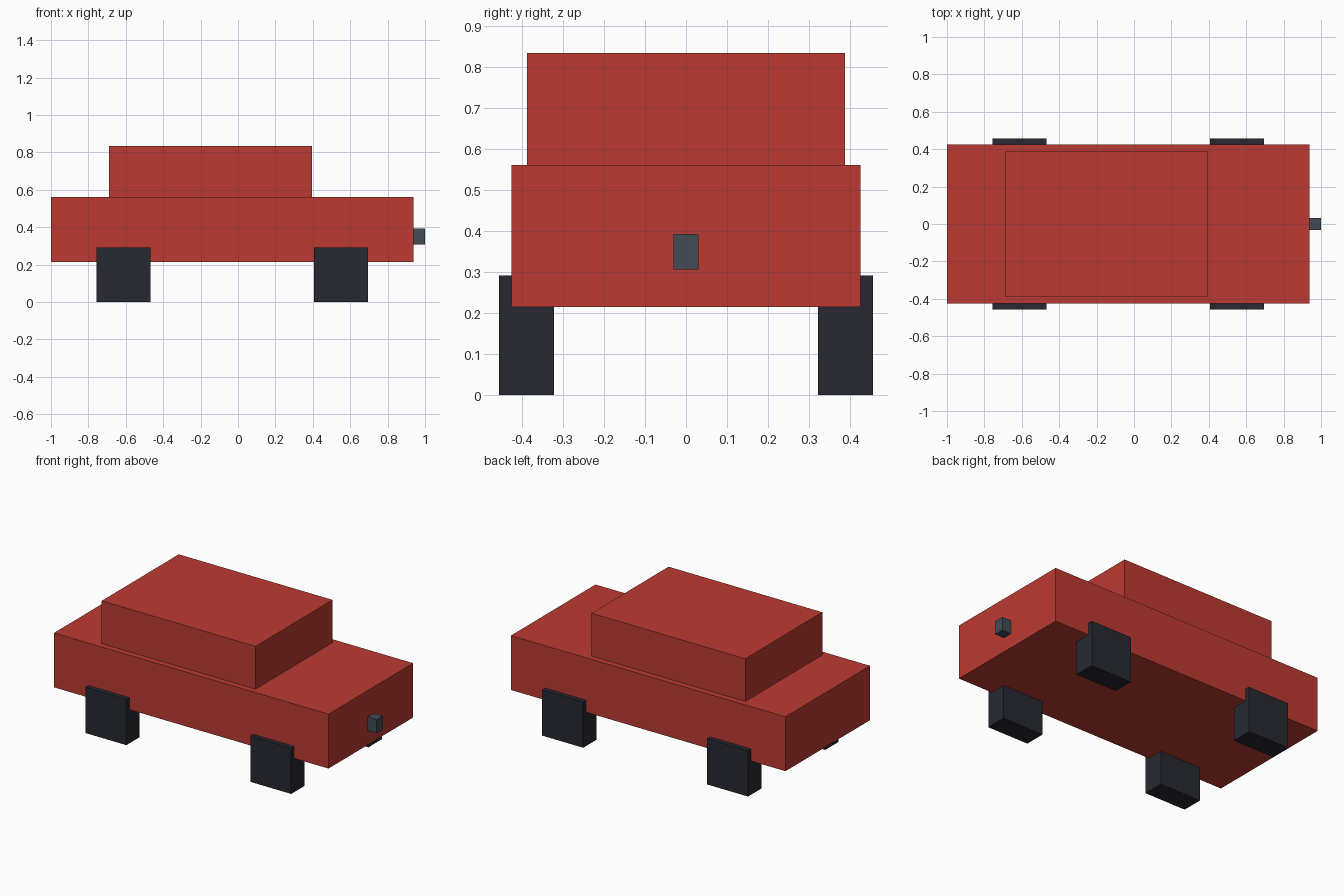
import bpy

if "Cube" in bpy.data.objects:
    bpy.data.objects.remove(bpy.data.objects["Cube"])


def material(name, color):
    mat = bpy.data.materials.new(name)
    mat.diffuse_color = (*color, 1)
    mat.use_nodes = True
    mat.node_tree.nodes["Principled BSDF"].inputs["Base Color"].default_value = mat.diffuse_color
    return mat


def box(name, x, y, z, mat):
    """Box spanning the (min, max) range on each axis."""
    spans = (x, y, z)
    bpy.ops.mesh.primitive_cube_add(size=1, location=[(a + b) / 2 for a, b in spans])
    obj = bpy.context.object
    obj.name = name
    obj.scale = [b - a for a, b in spans]
    bpy.ops.object.transform_apply(location=False, rotation=False, scale=True)
    obj.data.materials.append(mat)
    return obj


red = material("red_paint", (0.50, 0.042, 0.032))
rubber = material("dark_rubber", (0.02, 0.022, 0.032))
steel = material("grey_metal", (0.055, 0.07, 0.09))

# Lower body and cabin
box("body", (-1.0, 0.937), (-0.426, 0.426), (0.215, 0.562), red)
box("cabin", (-0.69, 0.395), (-0.388, 0.388), (0.562, 0.835), red)

# Four square wheels, partly sunk into the body
for end, x in (("left", (-0.757, -0.468)), ("right", (0.406, 0.695))):
    box(f"front_{end}_wheel", x, (-0.456, -0.322), (0, 0.292), rubber)
    box(f"back_{end}_wheel", x, (0.322, 0.456), (0, 0.292), rubber)

# Small block on the end face
box("hitch", (0.937, 1.0), (-0.031, 0.031), (0.307, 0.393), steel)
